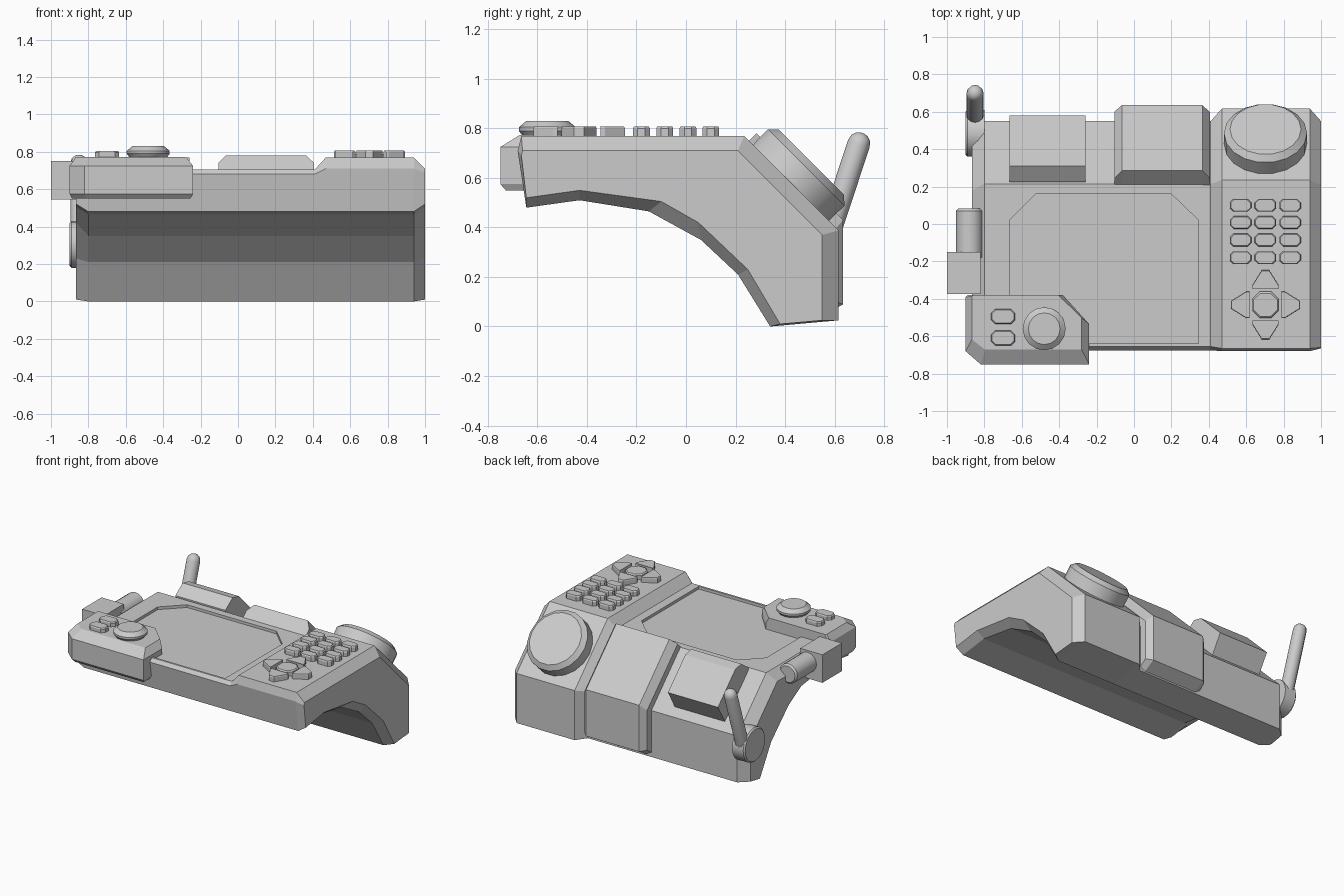
import bpy, bmesh, math
from mathutils import Matrix, Vector

if "Cube" in bpy.data.objects:
    bpy.data.objects.remove(bpy.data.objects["Cube"])


def loft(name, rings, matrix=None, smooth=False):
    """Skin a list of equal-length 3D rings and cap both ends."""
    bm = bmesh.new()
    vs = [[bm.verts.new(p) for p in ring] for ring in rings]
    n = len(vs[0])
    for a, b in zip(vs, vs[1:]):
        for i in range(n):
            j = (i + 1) % n
            bm.faces.new((a[i], a[j], b[j], b[i]))
    bm.faces.new(vs[0])
    bm.faces.new(vs[-1])
    bmesh.ops.recalc_face_normals(bm, faces=bm.faces)
    me = bpy.data.meshes.new(name)
    bm.to_mesh(me)
    bm.free()
    ob = bpy.data.objects.new(name, me)
    bpy.context.collection.objects.link(ob)
    if matrix:
        ob.matrix_world = matrix
    if smooth:
        bpy.ops.object.select_all(action='DESELECT')
        ob.select_set(True)
        bpy.context.view_layer.objects.active = ob
        bpy.ops.object.shade_smooth_by_angle(angle=math.radians(35))
    return ob


def across(name, sections):
    """Loft (x, yz profile) sections along x."""
    return loft(name, [[(x, y, z) for y, z in prof] for x, prof in sections])


def prism(name, outline, levels, centre=(0, 0)):
    """Stack an xy outline at levels of (z, x scale, y scale) about centre."""
    cx, cy = centre
    return loft(name, [[(cx + x * sx, cy + y * sy, z) for x, y in outline]
                       for z, sx, sy in levels])


def lathe(name, profile, start, axis, sides=16):
    """Turn (radius, height) points around an axis."""
    rot = Vector(axis).to_track_quat('Z', 'Y').to_matrix().to_4x4()
    rings = [[(r * math.cos(a), r * math.sin(a), h)
              for a in (2 * math.pi * i / sides for i in range(sides))]
             for r, h in profile]
    return loft(name, rings, Matrix.Translation(start) @ rot, True)


def key(name, x, y, w, d, z, h):
    """Button with clipped corners."""
    a, b, c = w / 2, d / 2, min(w, d) * 0.28
    o = [(-a + c, -b), (a - c, -b), (a, -b + c), (a, b - c),
         (a - c, b), (-a + c, b), (-a, b - c), (-a, -b + c)]
    prism(name, o, [(z - .01, 1, 1), (z + h - .008, 1, 1), (z + h, .9, .88)], (x, y))


# Main shell: arched underside, sloped back, raised right-hand section
arch = [(.34, 0), (.21, .21), (.06, .35), (-.15, .465), (-.43, .51), (-.645, .48)]
arch_in = [(.38, .01), (.25, .23), (.05, .42), (-.10, .505), (-.43, .55), (-.645, .52)]
low = [(-.675, .68), (-.655, .705), (.215, .705), (.55, .37), (.55, .03)] + arch
high = [(-.68, .71), (-.665, .77), (.235, .77), (.617, .388), (.617, .025)] + arch
right_end = [(-.665, .69), (-.66, .71), (.21, .71), (.55, .37), (.55, .025)] + arch_in
left_end = [(-.655, .63), (-.645, .645), (.18, .645), (.49, .335), (.49, .03)] + arch_in
shell = across("shell", [(-.865, left_end), (-.80, low), (.41, low),
                         (.47, high), (.94, high), (1, right_end)])

# Recessed screen
cutter = prism("screen_cutter", [(-.665, -.64), (.345, -.64), (.345, .02),
               (.2, .16), (-.525, .16), (-.665, .02)], [(.685, 1, 1), (.9, 1, 1)])
cutter.hide_render = True
cutter.hide_set(True)
mod = shell.modifiers.new("screen", 'BOOLEAN')
mod.object = cutter
mod.operation = 'DIFFERENCE'
mod.solver = 'EXACT'

# Raised band over the back slope
edge = [(.2, .66), (.205, .70), (.245, .742), (.60, .39), (.60, .10), (.53, .05), (.48, .35)]
face = [(.2, .66), (.205, .70), (.285, .78), (.635, .43), (.635, .09), (.53, .03), (.48, .35)]
across("back_band", [(-.105, edge), (-.065, face), (.365, face), (.405, edge)])

# Box on the back slope
wedge = [(.225, .66), (.225, .71), (.31, .77), (.38, .755), (.58, .555), (.50, .42), (.45, .42)]
across("back_box", [(-.665, wedge), (-.26, wedge)])

# Control console at front left
prism("console", [(-.29, .0), (.22, .0), (.36, -.155), (.36, -.37),
                  (-.22, -.37), (-.30, -.30), (-.30, -.01)],
      [(.55, .96, .94), (.575, 1, 1), (.725, 1, 1), (.773, .89, .79)], (-.60, -.38))
for i, y in enumerate((-.495, -.61)):
    key(f"console_button_{i}", -.70, y, .13, .08, .773, .032)
lathe("console_knob", [(.10, 0), (.115, .02), (.115, .035), (.085, .06)],
      (-.48, -.56, .77), (0, 0, 1))

# Keypad
for r, y in enumerate((.10, .008, -.086, -.18)):
    for c, x in enumerate((.57, .702, .835)):
        key(f"keypad_key_{r}_{c}", x, y, .115, .068, .77, .038)

# Direction pad
key("pad_centre", .703, -.432, .14, .14, .77, .038)
arrow = [(-.07, .087), (.07, .087), (.07, .105), (.02, .185), (-.02, .185), (-.07, .105)]
for i in range(4):
    m = Matrix.Rotation(i * math.pi / 2, 2)
    prism(f"pad_arrow_{i}", [m @ Vector(p) for p in arrow],
          [(.76, 1, 1), (.80, 1, 1), (.808, .98, .98)], (.703, -.432))

# Large dial on the right slope
lathe("dial", [(.22, -.03), (.222, .085), (.19, .115)], (.703, .425, .582), (0, 1, 1), 18)

# Side connector box and barrel
prism("side_box", [(-1, -.375), (-.82, -.375), (-.82, -.15), (-1, -.15)],
      [(.545, 1, 1), (.75, 1, 1)])
lathe("side_barrel", [(.072, 0), (.072, .25), (.06, .262)], (-.88, -.18, .665), (0, 1, 0))

# Antenna with its hub
lathe("antenna_hub", [(.125, 0), (.125, .09), (.115, .1)], (-.80, .485, .305), (-1, 0, 0), 20)
lathe("antenna", [(.046, 0), (.046, .44), (.04, .465), (.025, .48), (.008, .486)],
      (-.85, .56, .32), (0, .33, 1), 12)
